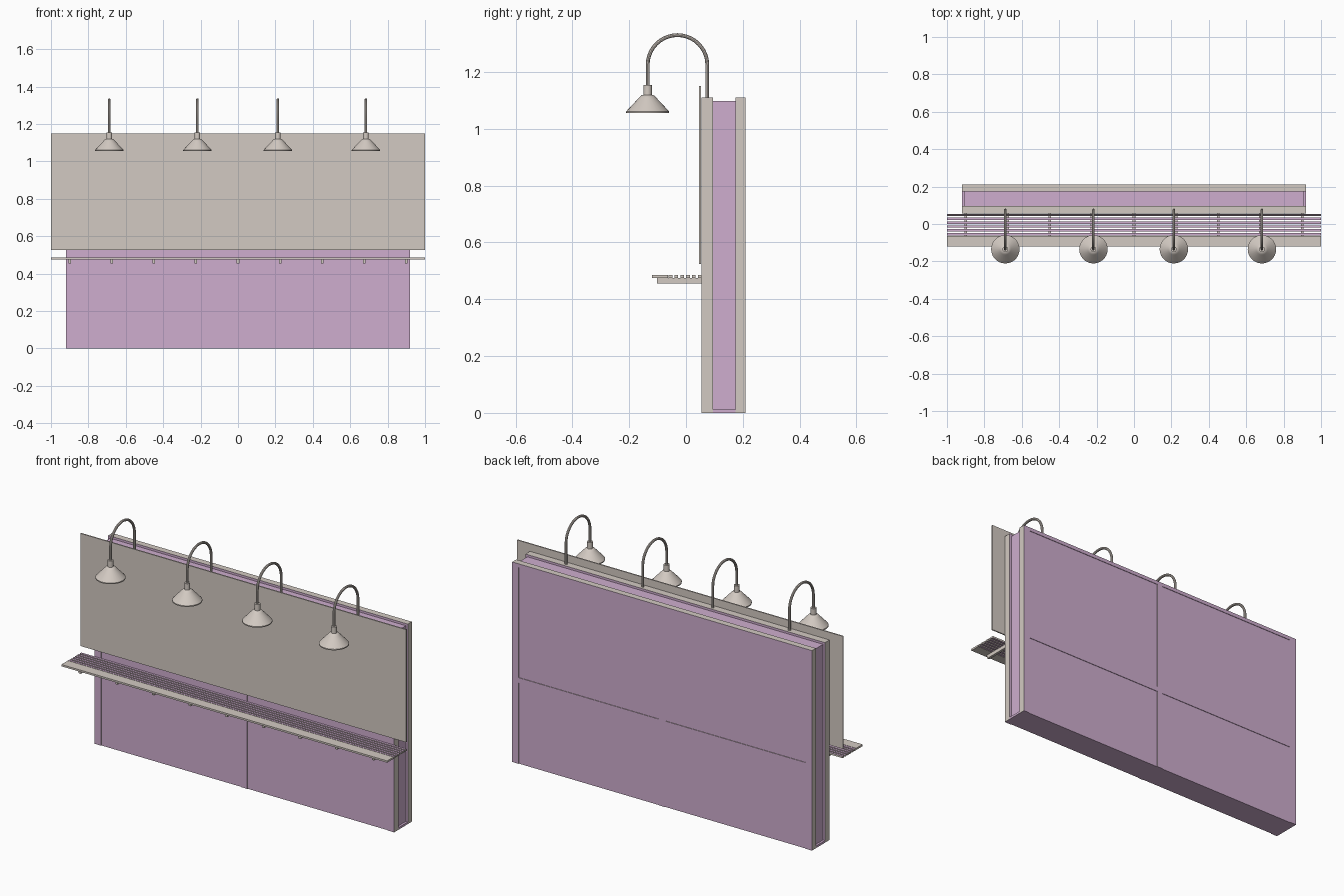
import bpy, bmesh, math
from mathutils import Vector

if "Cube" in bpy.data.objects:
    bpy.data.objects.remove(bpy.data.objects["Cube"])


def material(name, rgb):
    m = bpy.data.materials.new(name)
    m.diffuse_color = (*rgb, 1)
    m.use_nodes = True
    m.node_tree.nodes["Principled BSDF"].inputs["Base Color"].default_value = m.diffuse_color
    return m


BEIGE = material("warm_beige", (0.65, 0.59, 0.54))
PURPLE = material("soft_purple", (0.62, 0.42, 0.62))


def finish(name, bm, mats, rule=None, smooth=False):
    bmesh.ops.recalc_face_normals(bm, faces=bm.faces)
    if rule:
        for f in bm.faces:
            f.material_index = rule(f)
    me = bpy.data.meshes.new(name)
    bm.to_mesh(me)
    bm.free()
    ob = bpy.data.objects.new(name, me)
    bpy.context.collection.objects.link(ob)
    for m in mats:
        me.materials.append(m)
    if smooth:
        bpy.ops.object.select_all(action='DESELECT')
        ob.select_set(True)
        bpy.context.view_layer.objects.active = ob
        bpy.ops.object.shade_smooth_by_angle(angle=math.radians(35))
    return ob


def add_box(bm, x0, x1, y0, y1, z0, z1):
    vs = bmesh.ops.create_cube(bm, size=1)["verts"]
    for v in vs:
        v.co = Vector(((x0 + x1) / 2 + v.co.x * (x1 - x0),
                       (y0 + y1) / 2 + v.co.y * (y1 - y0),
                       (z0 + z1) / 2 + v.co.z * (z1 - z0)))


def boxes(name, dims, mats, rule=None):
    bm = bmesh.new()
    for d in dims:
        add_box(bm, *d)
    return finish(name, bm, mats, rule)


# Billboard body: two slabs (purple faces, beige edges) around a recessed core
W, H = 0.92, 1.11


def edge_rule(f):
    return 1 if f.normal.x ** 2 > 0.5 or f.normal.z > 0.5 else 0


boxes("front_slab", [(-W, W, 0.058, 0.095, 0, H)], [PURPLE, BEIGE], edge_rule)
boxes("back_slab", [(-W, W, 0.175, 0.207, 0, H)], [PURPLE, BEIGE], edge_rule)
boxes("body_core", [(-W + 0.012, W - 0.012, 0.094, 0.176, 0.006, H - 0.012)], [PURPLE])
boxes("base_plate", [(-W, W, 0.094, 0.176, 0, 0.012)], [PURPLE])

# Slightly raised frame strips on both big faces
for side, y0, y1 in (("front", 0.055, 0.0585), ("back", 0.2065, 0.21)):
    strips = [(x - w, x + w, y0, y1, 0, H)
              for x, w in ((-0.9, 0.02), (0, 0.0175), (0.9, 0.02))]
    for a, b in ((-0.88, -0.0175), (0.0175, 0.88)):
        strips += [(a, b, y0, y1, z0, z1)
                   for z0, z1 in ((0.45, 0.478), (H - 0.02, H))]
    boxes(side + "_frame_strips", strips, [PURPLE, BEIGE], edge_rule)

# Display board
boxes("display_board", [(-1, 1, 0.045, 0.052, 0.525, 1.15)], [BEIGE])

# Walkway: front plank, slatted deck and brackets
boxes("walkway_plank", [(-1, 1, -0.12, -0.064, 0.475, 0.485)], [BEIGE])
boxes("walkway_slats",
      [(-1, 1, y - 0.0065, y + 0.0065, 0.475, 0.485)
       for y in (0.048 - 0.0205 * i for i in range(6))],
      [BEIGE, PURPLE], lambda f: 1 if abs(f.normal.z) > 0.5 else 0)
boxes("walkway_brackets",
      [(x - 0.007, x + 0.007, -0.102, 0.056, 0.455, 0.475)
       for x in (-0.9 + 0.225 * i for i in range(9))], [BEIGE])


# Gooseneck lamps
def lamp_arm(x):
    r, n, sides = 0.105, 20, 10
    path = [(0.075, 1.08), (0.075, 1.16)]
    path += [(-0.03 + r * math.cos(math.pi * i / n), 1.225 + r * math.sin(math.pi * i / n))
             for i in range(n + 1)]
    path.append((-0.135, 1.15))
    bm = bmesh.new()
    rings = []
    for i, (y, z) in enumerate(path):
        a, b = path[max(i - 1, 0)], path[min(i + 1, len(path) - 1)]
        t = Vector((0, b[0] - a[0], b[1] - a[1])).normalized()
        u = Vector((1, 0, 0))
        v = t.cross(u)
        rings.append([bm.verts.new(Vector((x, y, z)) + 0.007 *
                      (u * math.cos(k * math.tau / sides) + v * math.sin(k * math.tau / sides)))
                      for k in range(sides)])
    for p, q in zip(rings, rings[1:]):
        for k in range(sides):
            bm.faces.new((p[k], p[k - 1], q[k - 1], q[k]))
    bm.faces.new(rings[0])
    bm.faces.new(rings[-1])
    finish("lamp_arm", bm, [BEIGE], smooth=True)


def lamp_shade(x):
    # Socket and hollow conical shade turned from one profile
    profile = [(0, 1.155), (0.015, 1.155), (0.015, 1.12), (0.022, 1.118), (0.03, 1.11),
               (0.076, 1.061), (0.076, 1.055), (0.07, 1.058), (0.028, 1.102), (0, 1.104)]
    bm = bmesh.new()
    vs = [bm.verts.new((x + r, -0.135, z)) for r, z in profile]
    es = [bm.edges.new(p) for p in zip(vs, vs[1:])]
    bmesh.ops.spin(bm, geom=vs + es, cent=(x, -0.135, 0), axis=(0, 0, 1),
                   angle=math.tau, steps=28)
    bmesh.ops.remove_doubles(bm, verts=bm.verts, dist=1e-5)
    finish("lamp_shade", bm, [BEIGE], smooth=True)


for lx in (-0.688, -0.217, 0.213, 0.684):
    lamp_arm(lx)
    lamp_shade(lx)
